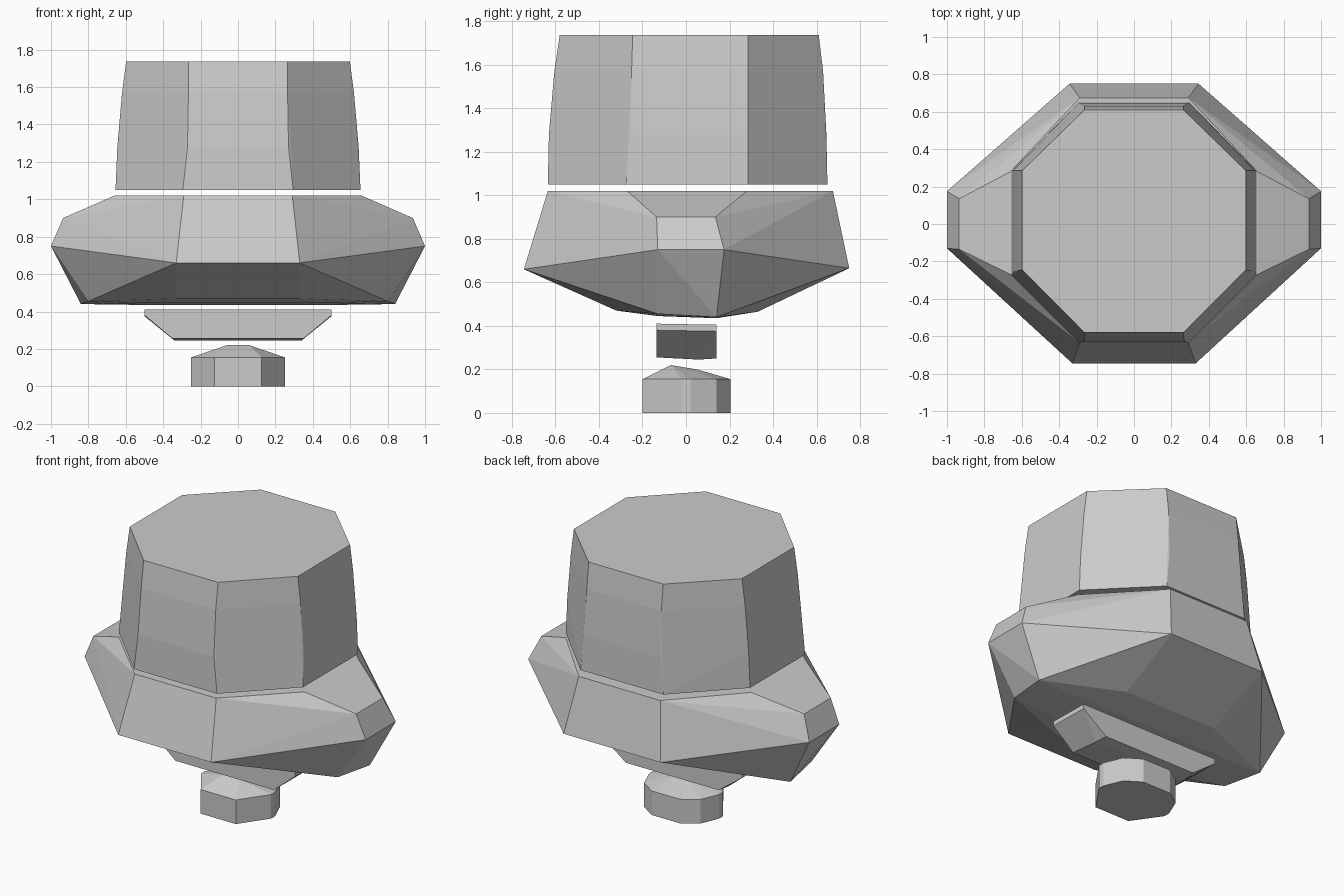
import bpy, bmesh, math


def hull(name, points):
    """Faceted solid wrapped around points mirrored across x."""
    bm = bmesh.new()
    for x, y, z in points:
        for s in (-1, 1):
            bm.verts.new((s * x, y, z))
    bmesh.ops.remove_doubles(bm, verts=bm.verts[:], dist=0.0005)
    bmesh.ops.convex_hull(bm, input=bm.verts[:])
    bmesh.ops.delete(bm, geom=[v for v in bm.verts if not v.link_faces], context='VERTS')
    bmesh.ops.dissolve_limit(bm, angle_limit=math.radians(1),
                             verts=bm.verts[:], edges=bm.edges[:])
    bmesh.ops.recalc_face_normals(bm, faces=bm.faces[:])
    mesh = bpy.data.meshes.new(name)
    bm.to_mesh(mesh)
    bm.free()
    obj = bpy.data.objects.new(name, mesh)
    bpy.context.collection.objects.link(obj)
    return obj


def ring(z, side, front, back, half, y0, y1):
    """Half of an octagon at height z."""
    return [(half, front, z), (side, y0, z), (side, y1, z), (half, back, z)]


# Foot: low prism with a ridged top
foot = [(0.125, -0.2), (0.25, -0.02), (0.25, 0.02), (0.2, 0.14), (0.1, 0.205)]
hull("foot", [(x, y, z) for x, y in foot for z in (0, 0.155)]
     + [(0.06, -0.07, 0.22), (0.06, 0.05, 0.20)])

# Narrow collar bar
hull("collar_bar", [(0.5, -0.135, 0.41), (0.5, -0.135, 0.38), (0.35, -0.135, 0.255),
                    (0.5, 0.14, 0.405), (0.5, 0.14, 0.375), (0.33, 0.14, 0.25),
                    (0.34, 0.06, 0.245)])

# Wide faceted body
hull("body", ring(1.02, 0.66, -0.635, 0.675, 0.29, -0.27, 0.28)
     + [(0.935, -0.135, 0.90), (0.935, 0.135, 0.90)]
     + ring(0.75, 1.0, -0.5, 0.5, 0.0, -0.13, 0.175)[1:3]
     + [(0.33, -0.745, 0.66), (0.345, 0.75, 0.665)]
     + [(0.80, -0.13, 0.455), (0.84, 0.14, 0.44),
        (0.33, -0.32, 0.47), (0.33, 0.33, 0.465),
        (0.5, -0.13, 0.445), (0.5, 0.14, 0.435)])

# Tapered octagonal cap
hull("cap", ring(1.05, 0.655, -0.635, 0.65, 0.295, -0.275, 0.285)
     + ring(1.28, 0.645, -0.63, 0.645, 0.27, -0.255, 0.285)
     + ring(1.57, 0.62, -0.605, 0.63, 0.265, -0.25, 0.285)
     + ring(1.737, 0.598, -0.58, 0.61, 0.265, -0.245, 0.285))
